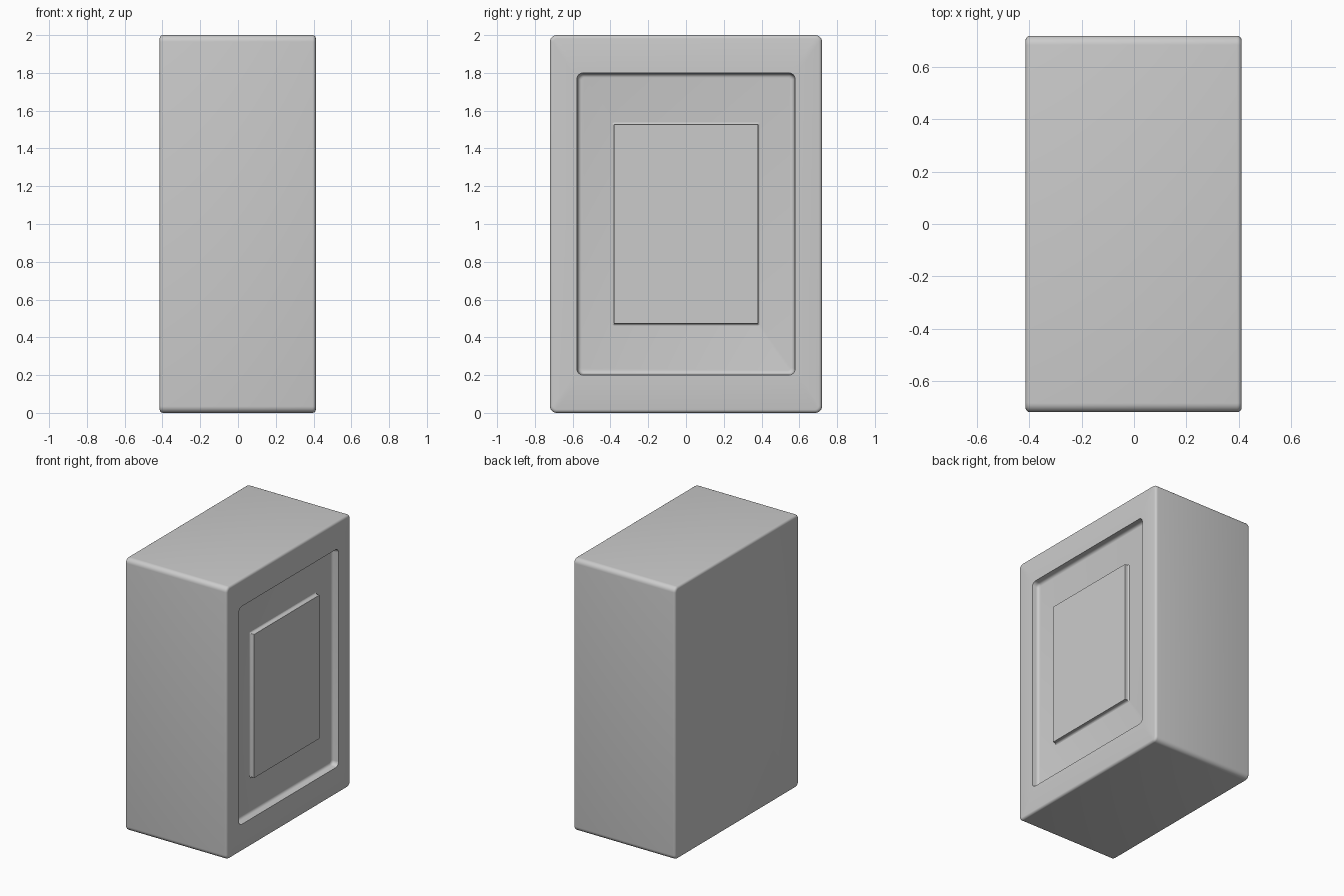
import bpy, bmesh
from math import sin, cos, pi, radians

if "Cube" in bpy.data.objects:
    bpy.data.objects.remove(bpy.data.objects["Cube"])

SEG = 6  # segments per rounded corner


def ring(bm, x, hy, hz, r):
    """Rounded rectangle facing +x, centred on y = 0, z = 1."""
    verts = []
    for q, (sy, sz) in enumerate([(1, 1), (-1, 1), (-1, -1), (1, -1)]):
        for i in range(SEG + 1):
            a = (q + i / SEG) * pi / 2
            y = sy * (hy - r) + r * cos(a)
            z = 1 + sz * (hz - r) + r * sin(a)
            verts.append(bm.verts.new((x, y, z)))
    return verts


def loft(name, rings):
    """Skin a list of (x, half_y, half_z, corner_radius) and cap both ends."""
    bm = bmesh.new()
    loops = [ring(bm, *p) for p in rings]
    n = len(loops[0])
    for a, b in zip(loops, loops[1:]):
        for i in range(n):
            j = (i + 1) % n
            bm.faces.new((a[i], a[j], b[j], b[i]))
    bm.faces.new(loops[0][::-1])
    bm.faces.new(loops[-1])
    bmesh.ops.recalc_face_normals(bm, faces=bm.faces)
    me = bpy.data.meshes.new(name)
    bm.to_mesh(me)
    bm.free()
    ob = bpy.data.objects.new(name, me)
    bpy.context.collection.objects.link(ob)
    bpy.ops.object.select_all(action='DESELECT')
    ob.select_set(True)
    bpy.context.view_layer.objects.active = ob
    bpy.ops.object.shade_smooth_by_angle(angle=radians(35))
    return ob


def arc(x0, hy, hz, r, dx, d_in, rad, steps=4, convex=True):
    """Quarter-round profile: moves dx along x and d_in inwards."""
    out = []
    for i in range(steps + 1):
        t = i / steps * pi / 2
        u, v = (sin(t), 1 - cos(t)) if convex else (1 - cos(t), sin(t))
        out.append((x0 + dx * u, hy - d_in * v, hz - d_in * v,
                    max(r - rad * v, 0.002)))
    return out


HY, HZ, R = 0.72, 1.0, 0.035      # outer box
XB, XF, B = -0.415, 0.412, 0.018  # back, front, edge rounding
FLOOR = 0.365                     # recess floor

# Box: rounded back edge, rounded front edge, then recess with filleted floor
back = arc(XB + B, HY, HZ, R, -B, B, 0.015)[::-1]
front = arc(XF - B, HY, HZ, R, B, B, 0.015)
lip = [(XF, 0.578, 0.80, 0.033)]
wall = arc(FLOOR + 0.02, 0.573, 0.795, 0.03, -0.02, 0.02, 0.015)
loft("box_body", back + front + lip + wall)

# Raised panel in the recess: flared base, crisp front edge
base = arc(FLOOR - 0.001, 0.395, 0.542, 0.012, 0.015, 0.015, 0.009, convex=False)
panel = [(0.397, 0.38, 0.527, 0.003)]
loft("raised_panel", [(FLOOR - 0.01, 0.395, 0.542, 0.012)] + base + panel)
